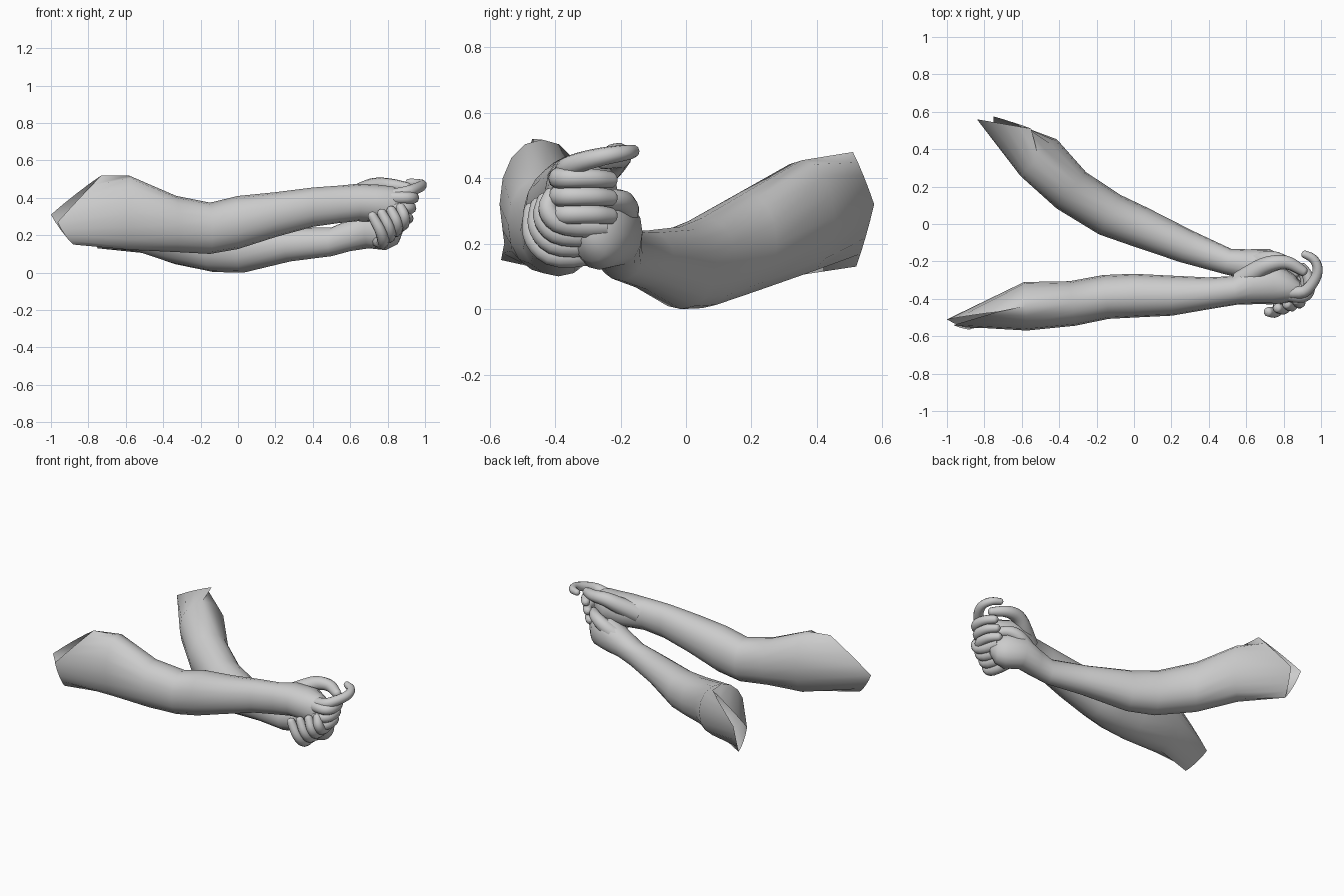
import bpy
import bmesh
from math import cos, sin, tau, copysign
from mathutils import Vector

cube = bpy.data.objects.get("Cube")
if cube:
    bpy.data.objects.remove(cube, do_unlink=True)

SIDES = 16


def rounded(value, power):
    return copysign(abs(value) ** power, value)


def loop(center, side, up, power):
    """Closed cross-section; a power below one makes it slightly boxy."""
    angles = [tau * i / SIDES for i in range(SIDES)]
    return [center + side * rounded(cos(a), power) + up * rounded(sin(a), power)
            for a in angles]


def shoulder_loop(corners):
    """Open edge whose quarters bulge a little between four corners."""
    corners = [Vector(c) for c in corners]
    middle = sum(corners, Vector()) / 4
    quarter = SIDES // 4
    points = []
    for i in range(SIDES):
        a, b = corners[i // quarter], corners[(i // quarter + 1) % 4]
        t = (i % quarter) / quarter
        point = a.lerp(b, t)
        points.append(point + (point - middle) * 0.35 * t * (1 - t))
    return points


def add_object(name, mesh):
    obj = bpy.data.objects.new(name, mesh)
    bpy.context.collection.objects.link(obj)
    bpy.ops.object.select_all(action='DESELECT')
    obj.select_set(True)
    bpy.context.view_layer.objects.active = obj
    bpy.ops.object.shade_smooth_by_angle(angle=1.0)


def make_arm(name, cut, sections):
    """Loft from the open shoulder cut to the closed knuckles."""
    loops = [shoulder_loop(cut)]
    centers = [Vector(s[:3]) for s in sections]
    for i, (*_, half_width, half_height) in enumerate(sections):
        along = centers[min(i + 1, len(centers) - 1)] - centers[max(i - 1, 0)]
        side = Vector((along.y, -along.x, 0)).normalized()
        loops.append(loop(centers[i], side * half_width,
                          Vector((0, 0, half_height)), 0.95))
    bm = bmesh.new()
    rows = [[bm.verts.new(p) for p in ring] for ring in loops]
    for a, b in zip(rows, rows[1:]):
        for i in range(SIDES):
            j = (i + 1) % SIDES
            bm.faces.new((a[i], a[j], b[j], b[i]))
    bm.faces.new(rows[-1])
    bmesh.ops.recalc_face_normals(bm, faces=bm.faces)
    mesh = bpy.data.meshes.new(name)
    bm.to_mesh(mesh)
    bm.free()
    add_object(name, mesh)


def make_finger(name, points, radius, root=1.15):
    """Tapered tube with a rounded tip."""
    pts = [Vector(p) for p in points]
    direction = (pts[-1] - pts[-2]).normalized()
    radii = [root + (0.85 - root) * i / (len(pts) - 1) for i in range(len(pts))]
    pts += [pts[-1] + direction * radius * 0.6, pts[-1] + direction * radius * 0.8]
    radii += [0.7, 0.2]
    curve = bpy.data.curves.new(name, 'CURVE')
    curve.dimensions = '3D'
    curve.bevel_depth = radius
    curve.bevel_resolution = 3
    curve.resolution_u = 4
    curve.use_fill_caps = True
    spline = curve.splines.new('NURBS')
    spline.points.add(len(pts) - 1)
    for point, co, r in zip(spline.points, pts, radii):
        point.co = (*co, 1)
        point.radius = r
    spline.order_u = 3
    spline.use_endpoint_u = True
    temp = bpy.data.objects.new(name + "_path", curve)
    bpy.context.collection.objects.link(temp)
    graph = bpy.context.evaluated_depsgraph_get()
    mesh = bpy.data.meshes.new_from_object(temp.evaluated_get(graph))
    bpy.data.objects.remove(temp, do_unlink=True)
    add_object(name, mesh)


# Front arm: upper arm, elbow, forearm, wrist and palm
make_arm("front_arm",
         [(-.965, -.54, .27), (-.73, -.47, .52), (-1, -.51, .31), (-.88, -.565, .15)],
         [(-.58, -.44, .32, .13, .198),
          (-.33, -.425, .26, .12, .15),
          (-.15, -.39, .237, .118, .137),
          (0, -.383, .268, .117, .142),
          (.2, -.383, .31, .107, .12),
          (.4, -.37, .35, .085, .105),
          (.54, -.355, .365, .077, .1),
          (.64, -.325, .375, .105, .1),
          (.75, -.32, .37, .11, .1),
          (.83, -.345, .36, .08, .1),
          (.88, -.355, .355, .05, .08)])

# Back arm, reaching across to clasp the front hand from below
make_arm("back_arm",
         [(-.84, .56, .33), (-.55, .51, .48), (-.75, .575, .32), (-.75, .52, .13)],
         [(-.51, .355, .28, .138, .175),
          (-.335, .18, .2, .125, .155),
          (-.13, .05, .141, .12, .138),
          (.03, -.015, .126, .11, .126),
          (.28, -.12, .15, .09, .09),
          (.5, -.2, .165, .07, .077),
          (.6, -.215, .2, .08, .085),
          (.7, -.22, .235, .09, .105),
          (.79, -.265, .23, .09, .11),
          (.84, -.29, .23, .065, .085),
          (.87, -.31, .24, .025, .035)])

# Curled fingers of the front hand
for i, label in enumerate(("middle", "ring", "little")):
    z = .4 - .055 * i
    x = -.015 * i
    make_finger("front_" + label + "_finger",
                [(.77 + x, -.36, z), (.88 + x, -.398, z), (.94 + x, -.37, z),
                 (.935 + x, -.28, z), (.9 + x, -.235, z - .005)], .032)

# Hooked index finger and thumb of the front hand
make_finger("front_index_finger",
            [(.76, -.35, .4), (.89, -.38, .425), (.95, -.33, .448),
             (.99, -.25, .468), (.965, -.185, .478), (.915, -.163, .482)], .025, 1.5)
make_finger("front_thumb",
            [(.57, -.31, .38), (.66, -.245, .43), (.73, -.21, .468),
             (.82, -.2, .468), (.9, -.25, .455)], .034, 1.75)

# Fingers of the back hand wrapped around the front hand
for i, label in enumerate(("little", "ring", "middle", "index")):
    make_finger("back_" + label + "_finger",
                [(.74 + .035 * i, -.25, .18 + .025 * i),
                 (.78 + .035 * i, -.39 + .005 * i, .14 + .035 * i),
                 (.77 + .04 * i, -.475 + .015 * i, .21 + .03 * i),
                 (.72 + .05 * i, -.47 + .02 * i, .3 + .015 * i)], .032)

# Thumb of the back hand
make_finger("back_thumb",
            [(.61, -.22, .22), (.71, -.18, .29), (.8, -.195, .335),
             (.86, -.26, .33)], .034, 1.6)
